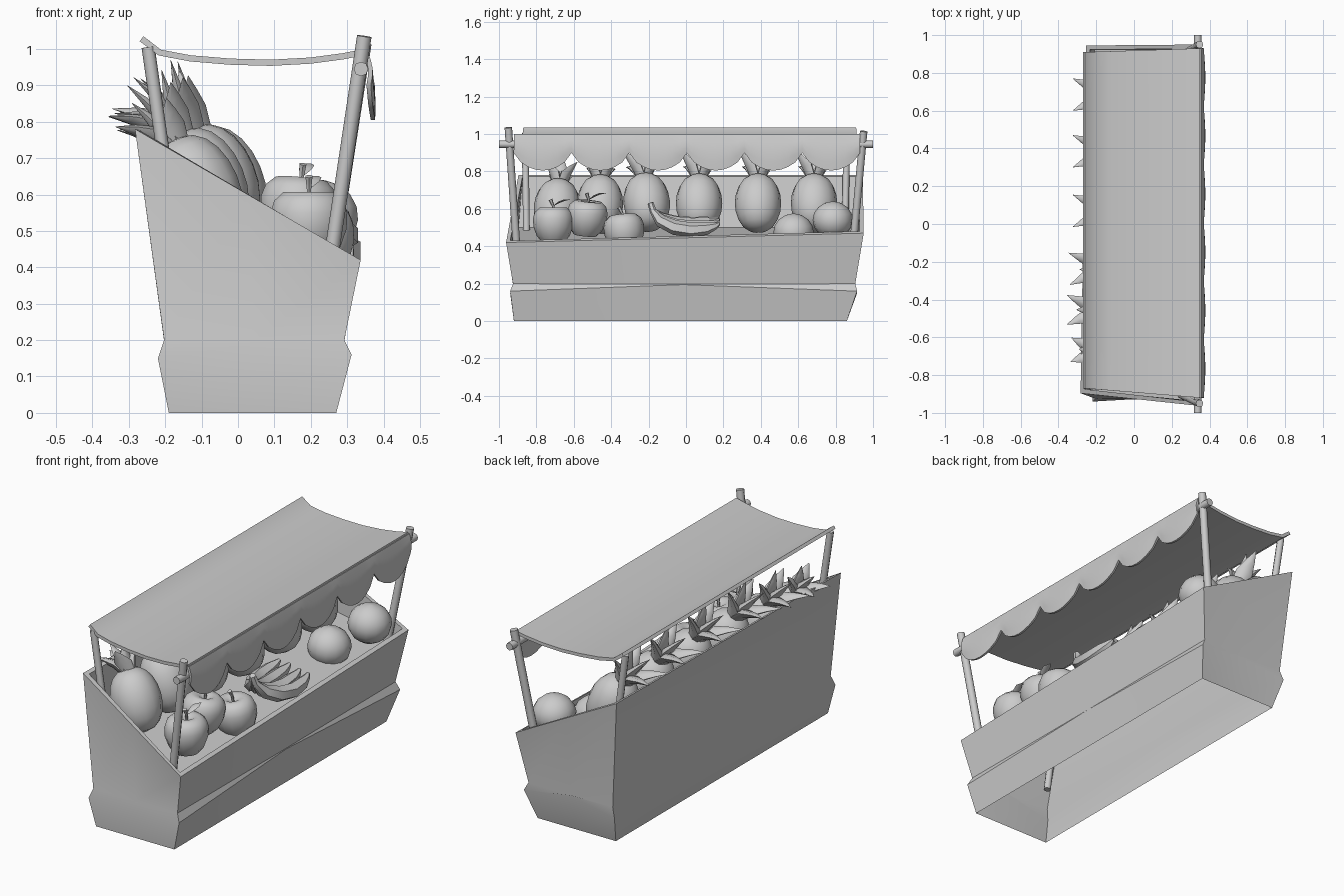
import bpy, bmesh, math
from mathutils import Vector as V

if "Cube" in bpy.data.objects:
    bpy.data.objects.remove(bpy.data.objects["Cube"])


def finish(name, bm, angle=40, thick=0):
    bmesh.ops.remove_doubles(bm, verts=bm.verts, dist=0.0004)
    bmesh.ops.recalc_face_normals(bm, faces=bm.faces)
    me = bpy.data.meshes.new(name)
    bm.to_mesh(me)
    bm.free()
    ob = bpy.data.objects.new(name, me)
    bpy.context.collection.objects.link(ob)
    bpy.ops.object.select_all(action='DESELECT')
    ob.select_set(True)
    bpy.context.view_layer.objects.active = ob
    if thick:
        mod = ob.modifiers.new("thickness", 'SOLIDIFY')
        mod.thickness, mod.offset = thick, 0
        bpy.ops.object.modifier_apply(modifier=mod.name)
    bpy.ops.object.shade_smooth_by_angle(angle=math.radians(angle))
    return ob


def loft(bm, pts, radii, sides=8, axis=None, ref=V((1, 0, 0.01)), flat=1.0):
    """Round tube through pts; a fixed axis turns it into a lathe."""
    pts = [V(p) for p in pts]
    rings = []
    for i, p in enumerate(pts):
        t = axis or (pts[min(i + 1, len(pts) - 1)] - pts[max(i - 1, 0)])
        u = t.cross(ref).normalized()
        w = t.cross(u).normalized() * flat
        rings.append([bm.verts.new(p + radii[i] * (u * math.cos(a) + w * math.sin(a)))
                      for a in (2 * math.pi * k / sides for k in range(sides))])
    for a, b in zip(rings, rings[1:]):
        for k in range(sides):
            bm.faces.new((a[k], a[(k + 1) % sides], b[(k + 1) % sides], b[k]))
    bm.faces.new(rings[0][::-1])
    bm.faces.new(rings[-1])


def lathe(bm, profile, centre, axis, sides=14):
    axis = V(axis).normalized()
    loft(bm, [V(centre) + axis * h for r, h in profile], [r for r, h in profile], sides, axis)


def sheet(name, rows, thick):
    """Grid surface from rows of points, thickened."""
    bm = bmesh.new()
    g = [[bm.verts.new(p) for p in r] for r in rows]
    for a, b in zip(g, g[1:]):
        for k in range(len(a) - 1):
            bm.faces.new((a[k], a[k + 1], b[k + 1], b[k]))
    finish(name, bm, 40, thick)


# Bin: flared plinth, leaning walls, rim and sloped shelf (open underneath)
def ring(bm, xb, xf, y0, y1, zb, zf, mid=0.0, pinch=0.0, tilt=0.0, skew=(0, 0, 0)):
    """Corners and mid-points; skew moves the back corners (y at -y end, x and y at +y end)."""
    c = [V((xb, y0 + skew[0], zb)), V((xf, y0, zf)), V((xf, y1, zf + tilt)),
         V((xb + skew[1], y1 + skew[2], zb))]
    centre = sum(c, V()) / 4
    out = []
    for i in range(4):
        m = (c[i] + c[(i + 1) % 4]) / 2
        d = (centre - m)
        d.z = 0
        out += [c[i], m + d.normalized() * pinch + V((0, 0, mid))]
    return [bm.verts.new(p) for p in out]


bm = bmesh.new()
levels = [
    ring(bm, -0.19, 0.27, -0.92, 0.86, 0, 0),
    ring(bm, -0.22, 0.312, -0.94, 0.915, 0.15, 0.16, 0.035, 0.018),
    ring(bm, -0.203, 0.292, -0.925, 0.905, 0.20, 0.20, -0.003, 0.0),
    ring(bm, -0.283, 0.337, -0.962, 0.95, 0.78, 0.42, tilt=0.05, skew=(0.066, 0.03, -0.005)),
    ring(bm, -0.263, 0.317, -0.940, 0.928, 0.772, 0.43, tilt=0.05, skew=(0.066, 0.03, -0.005)),
    ring(bm, -0.23, 0.312, -0.935, 0.920, 0.50, 0.38, tilt=0.02, skew=(0.04, 0.02, 0)),
]
for a, b in zip(levels, levels[1:]):
    for k in range(8):
        bm.faces.new((a[k], a[(k + 1) % 8], b[(k + 1) % 8], b[k]))
bm.faces.new(levels[-1])
finish("display_bin", bm, 30)

# Posts and cross rod
bm = bmesh.new()
for s, dz, y in ((-1, 0.0, 0.905), (1, -0.02, 0.892)):
    loft(bm, [(0.25, s * y, 0.39), (0.347, s * 0.95, 1.035 + dz)], [0.02, 0.02])
for s, y, z in ((-1, 0.85, 0.26), (1, 0.85, 0.45)):
    loft(bm, [(-0.14 - (z - 0.26) * 0.14, s * y, z), (-0.247, s * 0.86, 1.005)], [0.018, 0.018])
finish("canopy_posts", bm, 50)
bm = bmesh.new()
loft(bm, [(0.338, -1, 0.945), (0.338, 1, 0.945)], [0.02, 0.02])
finish("cross_rod", bm, 50)

# Sagging canopy
prof = [(-0.265, 1.028), (-0.215, 0.99), (-0.13, 0.974), (-0.02, 0.965),
        (0.09, 0.962), (0.2, 0.968), (0.29, 0.98), (0.35, 0.992)]
rows = []
for x, z in prof:
    f = (x + 0.265) / 0.615
    y0, y1 = -0.87 - 0.05 * f, 0.91 + 0.02 * f
    rows.append([V((x, y0 + (y1 - y0) * k / 8, z)) for k in range(9)])
sheet("canopy", rows, 0.017)

# Scalloped valance
cols = 6 * 8
rows = []
for r in range(5):
    f = r / 4
    row = []
    for k in range(cols + 1):
        s = abs(math.sin(math.pi * k / 8))
        bottom = 0.90 - 0.095 * s ** 0.65
        x = 0.35 + 0.022 * math.sin(math.pi * min(f * 1.2, 1) * 0.6) - 0.012 * (1 - s) * f
        row.append(V((x, -0.92 + 1.85 * k / cols, 0.992 + (bottom - 0.992) * f)))
    rows.append(row)
sheet("valance", rows, 0.012)

# Pineapples leaning on the back wall, each with a crown of thick leaves
ell = [(0.124 * math.sin(a) ** 0.8, -0.16 * math.cos(a)) for a in
       (math.pi * (0.02 + 0.96 * i / 10) for i in range(11))]
pineapples = [(-0.115, -0.69, 0.605, 0.10, 0.19), (-0.10, -0.46, 0.625, 0.02, 0.23),
              (-0.07, -0.21, 0.635, -0.1, 0.25), (-0.05, 0.07, 0.63, 0, 0.25),
              (-0.05, 0.385, 0.63, 0, 0.25), (-0.05, 0.685, 0.63, 0, 0.25)]
leaves = [(28, 46, 1), (-28, 46, 1), (115, 36, 0.85), (-115, 36, 0.85), (0, 16, 0.95), (180, 12, 0.9)]
for n, (x, y, z, lean, size) in enumerate(pineapples, 1):
    axis = V((-0.42, lean, 1)).normalized()
    bm = bmesh.new()
    lathe(bm, ell, (x, y, z), axis)
    finish(f"pineapple_{n}", bm)
    base = V((x, y, z)) + axis * 0.13
    crown = V((-0.55, lean, 1)).normalized()
    side = crown.cross(V((0, 1, 0))).normalized()
    fwd = crown.cross(side)
    bm = bmesh.new()
    for turn, tilt, scale in leaves:
        a, t = math.radians(turn), math.radians(tilt)
        out = side * math.cos(a) + fwd * math.sin(a)
        pts = [base + out * 0.01]
        for f, bend in ((0.42, 0.75), (0.72, 0.9), (1, 1)):
            pts.append(base + (out * math.sin(t * bend) + crown * math.cos(t * bend)) * size * scale * f)
        loft(bm, pts, [0.035, 0.044, 0.024, 0.001], 6, ref=crown, flat=0.5)
    finish(f"pineapple_crown_{n}", bm, 50)

# Apples with stem and leaf
apple = [(0.03, -0.085), (0.06, -0.093), (0.088, -0.06), (0.106, -0.01), (0.108, 0.035), (0.098, 0.068),
         (0.072, 0.092), (0.042, 0.092), (0.02, 0.08), (0.003, 0.07)]
apples = [(0.195, -0.71, 0.515, 0.0), (0.165, -0.53, 0.55, 0.1), (0.215, -0.33, 0.475, -0.1)]
for n, (x, y, z, tip) in enumerate(apples, 1):
    c, axis = V((x, y, z)), V((tip, tip, 1)).normalized()
    bm = bmesh.new()
    lathe(bm, apple, c, axis)
    finish(f"apple_{n}", bm, 60)
    bm = bmesh.new()
    top = c + axis * 0.07
    loft(bm, [top, top + axis * 0.03, top + axis * 0.065 + V((0, -0.015, 0))], [0.006, 0.007, 0.011], 6)
    if n < 3:
        j = top + axis * 0.03
        loft(bm, [j, j + V((0.01, 0.03, 0.02)), j + V((0.015, 0.06, 0.032)), j + V((0.02, 0.095, 0.035))],
             [0.003, 0.018, 0.02, 0.001], 6, ref=V((0, 0, 1)), flat=0.25)
    finish(f"apple_stem_{n}", bm)

# Oranges
ball = [(0.108 * math.sin(a), -0.1 * math.cos(a)) for a in
        (math.pi * (0.02 + 0.96 * i / 8) for i in range(9))]
for n, (x, y, z) in enumerate([(0.135, 0.575, 0.475), (0.225, 0.785, 0.54)], 1):
    bm = bmesh.new()
    lathe(bm, ball, (x, y, z), (0.1, 0, 1))
    finish(f"orange_{n}", bm)

# Banana bunch fanning from a shared stem
bm = bmesh.new()
for k, dx in enumerate((-0.11, -0.045, 0.02, 0.075)):
    lift = (0.03, 0.025, 0.01, 0.0)[k]
    path = [(0, -0.19, 0.63), (0.1, -0.175, 0.585), (0.45, -0.135, 0.535), (0.8, -0.06, 0.50),
            (1, 0.03, 0.487), (1, 0.11, 0.495), (0.95, 0.16, 0.51), (0.9, 0.178, 0.522)]
    pts = [V((0.22 + dx * f, y, z + lift * f)) for f, y, z in path]
    loft(bm, pts, [0.016, 0.018, 0.034, 0.04, 0.04, 0.034, 0.018, 0.009], 6)
finish("banana_bunch", bm)
